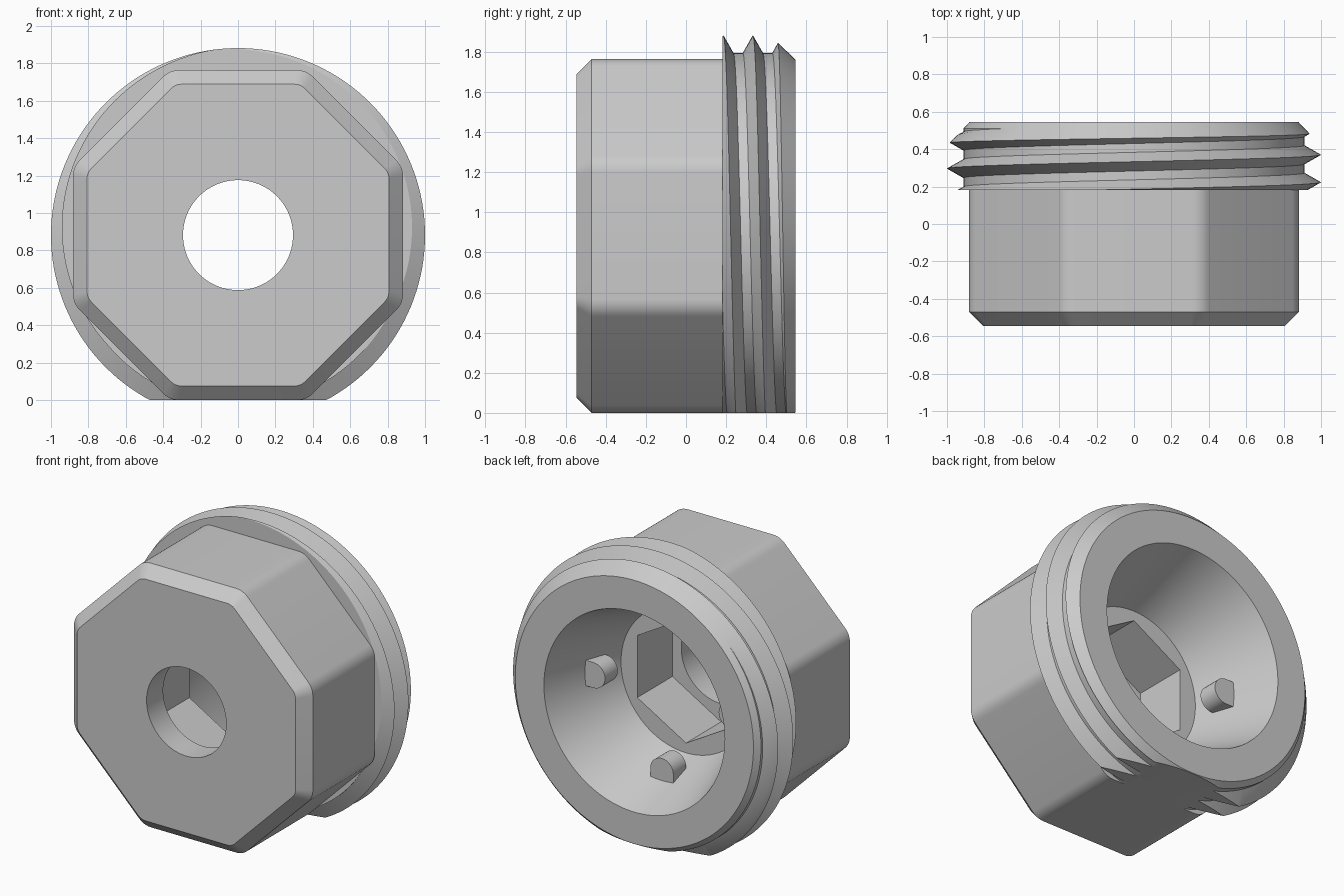
import bpy, bmesh
from math import sin, cos, pi, radians
from mathutils import Vector

cube = bpy.data.objects.get("Cube")
if cube:
    bpy.data.objects.remove(cube, do_unlink=True)

AXIS_Z = 0.882                  # height of the plug axis, which runs along y
FRONT, SHOULDER, BACK = -0.545, 0.183, 0.545
ROOT, CREST, PITCH, FLANK = 0.912, 1.0, 0.147, 0.05
BORE_FLOOR, BORE_TAPER = 0.48, 0.345
SIDES = 144

grey = bpy.data.materials.new("plain grey")
grey.use_nodes = True
grey.diffuse_color = (0.6, 0.6, 0.6, 1)
grey.node_tree.nodes["Principled BSDF"].inputs["Base Color"].default_value = (0.6, 0.6, 0.6, 1)


def polar(r, a, y):
    return Vector((r * cos(a), y, AXIS_Z + r * sin(a)))


def ring(y, r, n=SIDES, turn=0.0):
    return [polar(r, turn + 2 * pi * i / n, y) for i in range(n)]


def bore_radius(y):
    return BORE_FLOOR + BORE_TAPER * y


def chamfer_radius(y):
    return 0.88 + 0.95 * (BACK - y)


def rounded_octagon(y, apothem, rounding, steps=6):
    """Octagon with flats up, down, left and right and rounded corners."""
    points = []
    for i in range(8):
        corner = pi / 8 + i * pi / 4
        centre = polar((apothem - rounding) / cos(pi / 8), corner, y)
        for s in range(steps + 1):
            a = corner + (s / steps - 0.5) * pi / 4
            points.append(centre + Vector((cos(a), 0, sin(a))) * rounding)
    return points


def arch(y, angle, radius=0.085, centre=0.505, base=0.62, steps=16):
    """Arch section standing on the bore wall, its round top towards the axis."""
    outward = Vector((cos(angle), 0, sin(angle)))
    side = Vector((-sin(angle), 0, cos(angle)))
    origin = Vector((0, y, AXIS_Z))
    points = [origin + outward * base - side * radius, origin + outward * base + side * radius]
    for s in range(steps + 1):
        a = pi * s / steps
        points.append(origin + outward * (centre - radius * sin(a)) + side * radius * cos(a))
    return points


def make(name, bm):
    bmesh.ops.recalc_face_normals(bm, faces=bm.faces)
    mesh = bpy.data.meshes.new(name)
    bm.to_mesh(mesh)
    bm.free()
    obj = bpy.data.objects.new(name, mesh)
    bpy.context.collection.objects.link(obj)
    mesh.materials.append(grey)
    return obj


def loft(name, rings):
    """Closed solid through rings of equal point count."""
    bm = bmesh.new()
    loops = [[bm.verts.new(p) for p in r] for r in rings]
    n = len(loops[0])
    for a, b in zip(loops, loops[1:]):
        for i in range(n):
            j = (i + 1) % n
            bm.faces.new((a[i], a[j], b[j], b[i]))
    bm.faces.new(loops[0])
    bm.faces.new(loops[-1])
    return make(name, bm)


def activate(obj):
    bpy.ops.object.select_all(action='DESELECT')
    obj.select_set(True)
    bpy.context.view_layer.objects.active = obj


def cut(obj, tool):
    """Subtract the tool and discard it."""
    activate(obj)
    mod = obj.modifiers.new("cut", 'BOOLEAN')
    mod.operation, mod.solver, mod.object = 'DIFFERENCE', 'EXACT', tool
    bpy.ops.object.modifier_apply(modifier=mod.name)
    bpy.data.objects.remove(tool, do_unlink=True)


def smooth(obj, angle=28):
    activate(obj)
    bpy.ops.object.shade_smooth_by_angle(angle=radians(angle))


def thread_column(turn):
    """Outer section of the collar as (y, radius) pairs at a fraction of a turn."""
    slope = (CREST - ROOT) / FLANK
    crests = [0.37 + PITCH * (k - turn) for k in range(-2, 4)]
    ys = [BACK - (ROOT - 0.88) / 0.95]
    for c in crests:
        # where the end chamfer slices the rising and falling flanks
        rise = (chamfer_radius(0) - ROOT + slope * (c - FLANK)) / (slope + 0.95)
        fall = (ROOT + slope * (c + FLANK) - chamfer_radius(0)) / (slope - 0.95)
        ys += [c - FLANK, min(c, rise), max(c, min(fall, c + FLANK)), c + FLANK]
    section = []
    for y in sorted(min(max(y, SHOULDER), BACK) for y in ys):
        gap = min(abs(y - c) for c in crests)
        r = ROOT + slope * max(0, FLANK - gap)
        section.append((y, min(r, chamfer_radius(y))))
    return section


def threaded_collar():
    """Ring with a helical ridge outside and the tapered bore inside."""
    bm = bmesh.new()
    previous = None
    for i in range(SIDES + 1):
        section = thread_column(i / SIDES)
        section += [(y, bore_radius(y)) for y in (BACK, SHOULDER)]
        column = [bm.verts.new(polar(r, 2 * pi * i / SIDES, y)) for y, r in section]
        if previous:
            n = len(column)
            for j in range(n):
                k = (j + 1) % n
                bm.faces.new((previous[j], column[j], column[k], previous[k]))
        previous = column
    bmesh.ops.remove_doubles(bm, verts=bm.verts, dist=1e-5)
    # flat underside level with the lowest flat of the head
    bmesh.ops.bisect_plane(bm, geom=bm.verts[:] + bm.edges[:] + bm.faces[:], dist=1e-6,
                           plane_co=(0, 0, 0), plane_no=(0, 0, 1), clear_inner=True)
    bmesh.ops.holes_fill(bm, edges=[e for e in bm.edges if e.is_boundary], sides=0)
    return make("threaded_collar", bm)


# Octagonal head with a chamfered front
head = loft("octagonal_head", [
    rounded_octagon(FRONT, AXIS_Z - 0.075, 0.08),
    rounded_octagon(FRONT + 0.075, AXIS_Z, 0.12),
    rounded_octagon(SHOULDER, AXIS_Z, 0.12)])

# Tapered bore, six-sided socket and front hole
cut(head, loft("bore_cutter", [ring(y, bore_radius(y)) for y in (0, 0.645)]))
cut(head, loft("socket_cutter", [ring(y, 0.415, 6, pi / 2) for y in (-0.37, 0.05)]))
cut(head, loft("hole_cutter", [ring(y, 0.294) for y in (-0.7, -0.2)]))
smooth(head)

# Threaded collar
smooth(threaded_collar())

# Locating pegs on the bore wall
for name, angle in (("left_peg", 0), ("right_peg", pi), ("lower_peg", -pi / 2)):
    smooth(loft(name, [arch(y, angle) for y in (0.12, 0.255)]))
